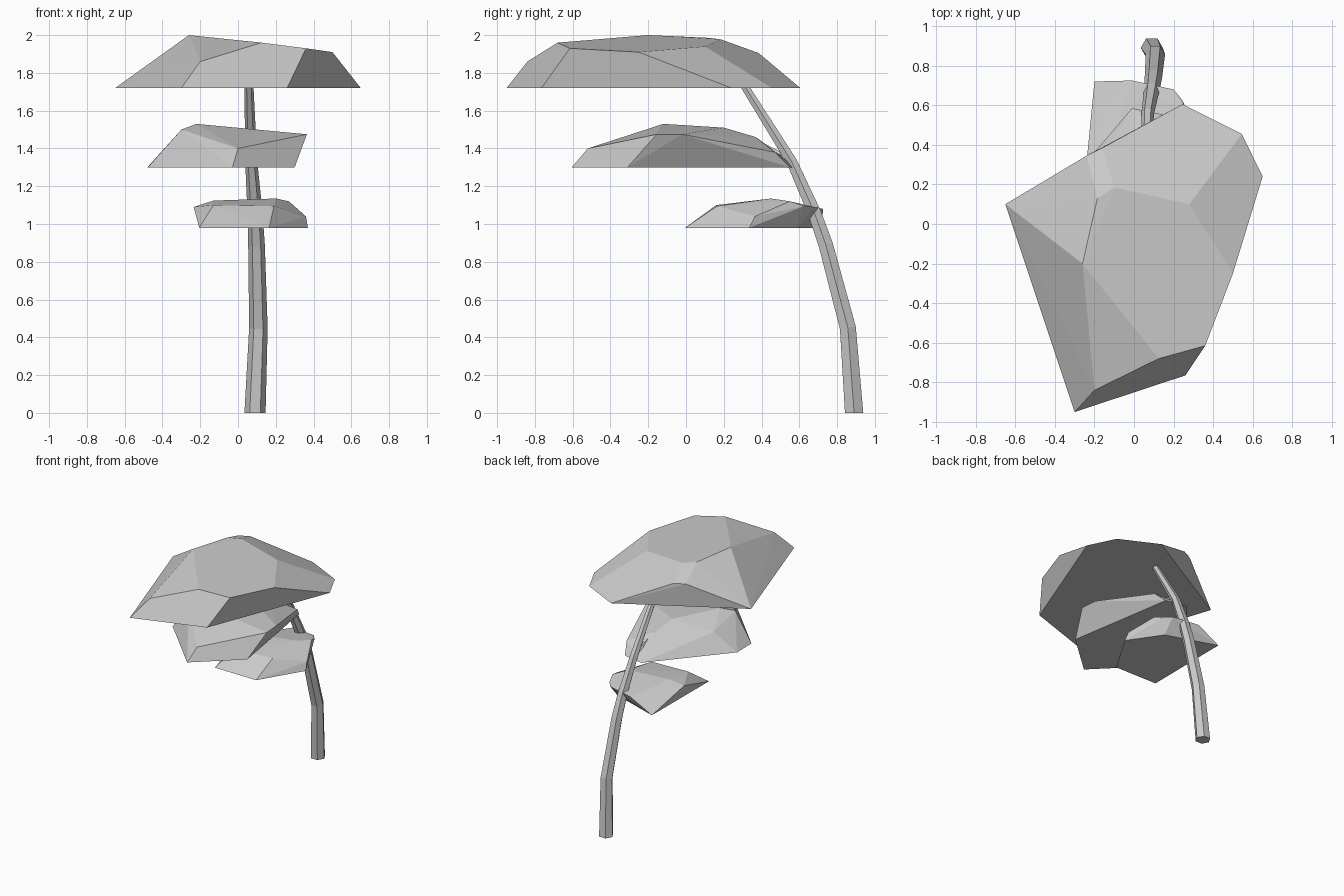
import bpy, bmesh, math
from mathutils import Vector

if "Cube" in bpy.data.objects:
    bpy.data.objects.remove(bpy.data.objects["Cube"])


def finish(bm, name):
    bmesh.ops.recalc_face_normals(bm, faces=bm.faces[:])
    me = bpy.data.meshes.new(name)
    bm.to_mesh(me)
    bm.free()
    ob = bpy.data.objects.new(name, me)
    bpy.context.collection.objects.link(ob)
    return ob


def foliage(name, base_z, base, upper):
    """Faceted pad: flat base outline hulled together with upper corner points."""
    bm = bmesh.new()
    for x, y in base:
        bm.verts.new((x, y, base_z))
    for p in upper:
        bm.verts.new(p)
    res = bmesh.ops.convex_hull(bm, input=bm.verts[:])
    loose = [v for v in bm.verts if not v.link_faces]
    bmesh.ops.delete(bm, geom=loose, context='VERTS')
    bmesh.ops.dissolve_limit(bm, angle_limit=math.radians(2),
                             verts=bm.verts[:], edges=bm.edges[:])
    return finish(bm, name)


def limb(name, path, sides=6):
    """Tapered low-poly tube; path holds (x, y, z, radius)."""
    bm = bmesh.new()
    pts = [Vector(p[:3]) for p in path]
    rings = []
    for i, p in enumerate(path):
        t = (pts[min(i + 1, len(pts) - 1)] - pts[max(i - 1, 0)]).normalized()
        if i == 0:
            t = Vector((0, 0, 1))
        u = Vector((1, 0, 0))
        u = (u - t * u.dot(t)).normalized()
        w = t.cross(u)
        ring = []
        for k in range(sides):
            a = 2 * math.pi * k / sides
            ring.append(bm.verts.new(pts[i] + p[3] * (u * math.cos(a) + w * math.sin(a))))
        rings.append(ring)
    for a, b in zip(rings, rings[1:]):
        for k in range(sides):
            n = (k + 1) % sides
            bm.faces.new((a[k], a[n], b[n], b[k]))
    bm.faces.new(rings[0][::-1])
    bm.faces.new(rings[-1])
    return finish(bm, name)


# Leaning trunk and short side twig
limb("trunk", [(0.09, 0.89, 0.0, 0.056), (0.108, 0.857, 0.45, 0.049),
               (0.098, 0.74, 0.89, 0.044), (0.09, 0.68, 1.06, 0.04),
               (0.07, 0.56, 1.33, 0.032), (0.058, 0.31, 1.73, 0.024)])
limb("twig", [(0.07, 0.55, 1.34, 0.018), (0.06, 0.49, 1.37, 0.018),
              (0.05, 0.42, 1.41, 0.014)])

# Large top canopy
foliage("top_canopy", 1.72,
        [(-0.65, 0.10), (-0.30, -0.95), (0.26, -0.765), (0.65, 0.24),
         (0.545, 0.455), (0.245, 0.605)],
        [(0.36, -0.615, 1.93), (0.50, -0.25, 1.91), (-0.20, -0.84, 1.86),
         (0.125, -0.68, 1.96), (-0.26, -0.20, 2.0), (-0.185, 0.13, 1.985),
         (-0.10, 0.185, 1.977), (0.28, 0.10, 1.94), (-0.24, 0.345, 1.905),
         (-0.16, 0.385, 1.905)])

# Middle canopy
foliage("middle_canopy", 1.30,
        [(-0.03, -0.605), (0.30, -0.31), (0.16, 0.55), (-0.01, 0.585),
         (-0.48, 0.035), (-0.477, -0.153)],
        [(0.0, -0.52, 1.40), (0.365, -0.155, 1.475), (0.355, -0.02, 1.475),
         (-0.30, -0.20, 1.50), (-0.22, -0.12, 1.53), (-0.02, 0.20, 1.51),
         (-0.31, 0.09, 1.44), (0.02, 0.37, 1.46), (0.20, 0.47, 1.38)])

# Small lower canopy
foliage("lower_canopy", 0.98,
        [(0.165, -0.005), (0.37, 0.335), (0.20, 0.585), (-0.20, 0.72),
         (-0.205, 0.0)],
        [(0.19, 0.165, 1.095), (-0.13, 0.16, 1.10), (0.36, 0.365, 1.04),
         (0.20, 0.45, 1.135), (0.27, 0.55, 1.12), (-0.13, 0.39, 1.124),
         (-0.235, 0.36, 1.09), (0.245, 0.625, 1.095), (0.20, 0.68, 1.09),
         (-0.01, 0.725, 1.08)])
